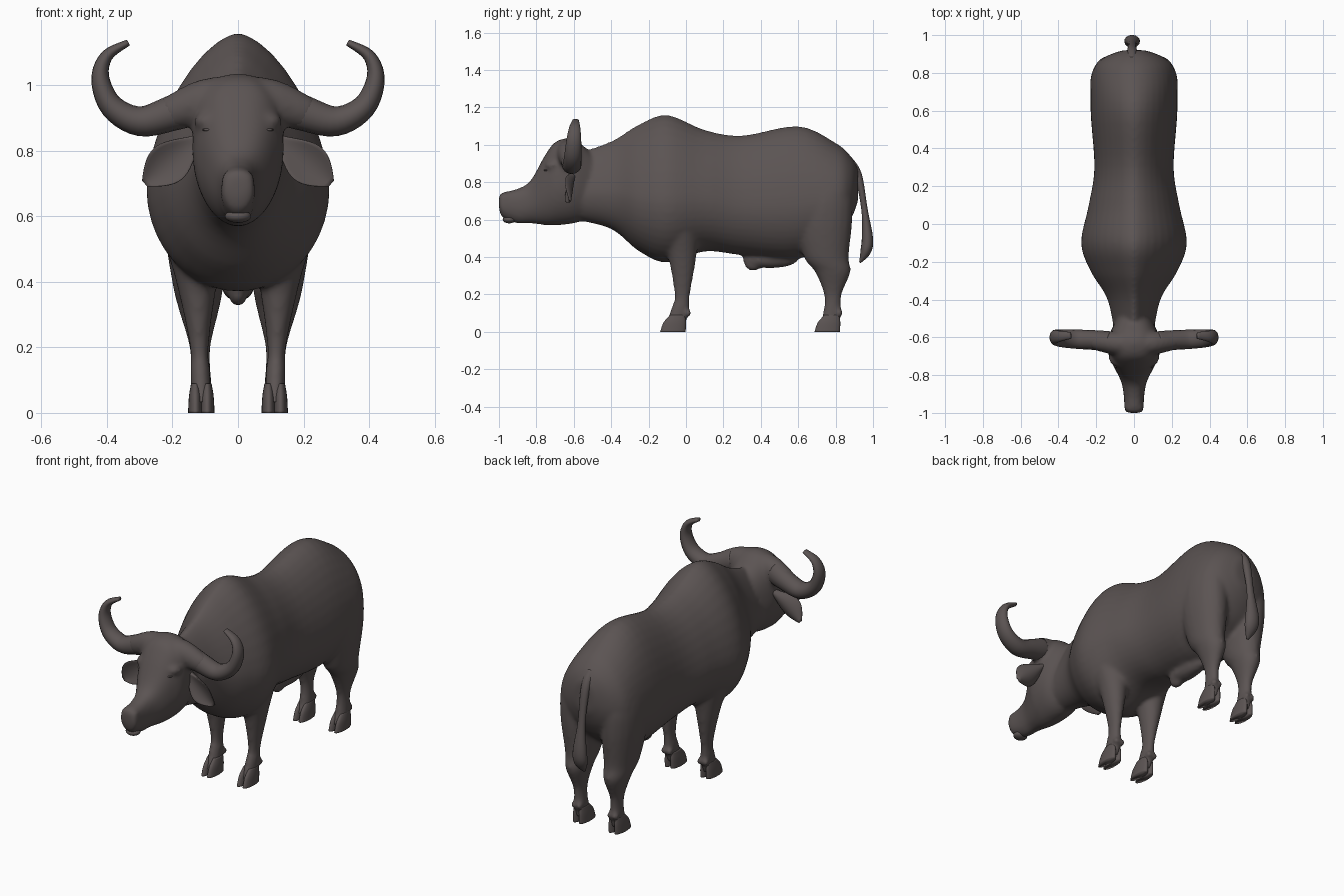
import bpy
import bmesh
from math import cos, sin, pi, tau, copysign
from mathutils import Matrix, Vector

default_cube = bpy.data.objects.get("Cube")
if default_cube:
    bpy.data.objects.remove(default_cube, do_unlink=True)

hide = bpy.data.materials.new("dark_grey_brown")
hide.use_nodes = True
hide.diffuse_color = (0.105, 0.088, 0.086, 1)
shader = hide.node_tree.nodes["Principled BSDF"]
shader.inputs["Base Color"].default_value = hide.diffuse_color


def spline(stations, steps=5):
    """Pass a smooth curve through stations of any dimension."""
    points = [Vector(station) for station in stations]
    padded = [points[0]] + points + [points[-1]]
    result = []
    for before, start, end, after in zip(padded, padded[1:], padded[2:], padded[3:]):
        leave, arrive = (end - before) / 2, (after - start) / 2
        for step in range(steps):
            t = step / steps
            ease = t * t * (3 - 2 * t)
            result.append(start.lerp(end, ease) + leave * t * (1 - t) ** 2
                          - arrive * t * t * (1 - t))
    return result + [points[-1]]


def circle(segments):
    """List the cosine and sine of evenly spaced angles."""
    return [(cos(tau * k / segments), sin(tau * k / segments)) for k in range(segments)]


def bulge(value, roundness):
    return copysign(abs(value) ** (2 / roundness), value)


def loft(bm, rings):
    """Skin a list of rings and cap both ends."""
    loops = [[bm.verts.new(point) for point in ring] for ring in rings]
    for near, far in zip(loops, loops[1:]):
        for i in range(len(near)):
            bm.faces.new((near[i - 1], near[i], far[i], far[i - 1]))
    bm.faces.new(loops[0])
    bm.faces.new(loops[-1])


def long_part(bm, stations, front_round, back_round, waist):
    """Each station gives y, top, bottom and half width."""
    rings = []
    sections = spline(stations)
    for i, (y, top, low, width) in enumerate(sections):
        middle = low + waist * (top - low)
        upper = front_round + (back_round - front_round) * i / len(sections)
        ring = []
        for c, s in circle(40):
            shape = upper if s > 0 else 2
            height = top - middle if s > 0 else middle - low
            ring.append((width * bulge(c, shape), y, middle + height * bulge(s, shape)))
        rings.append(ring)
    loft(bm, rings)


def upright_part(bm, stations, side, x, splay, ratio, flare=0):
    """Each station gives z, centre y and depth radius; width follows by ratio."""
    loft(bm, [[(side * (x + splay * z + (ratio + flare * z) * radius * c), y + radius * s, z)
               for c, s in circle(20)] for z, y, radius in spline(stations)])


def tube(bm, path, across, flat_start, flat_end):
    """Each path point gives x, y, z and radius."""
    points = spline(path)
    rings = []
    for i, point in enumerate(points):
        following = points[min(i + 1, len(points) - 1)]
        along = (following - points[max(i - 1, 0)]).to_3d().normalized()
        u = (across - along * across.dot(along)).normalized()
        v = along.cross(u)
        flat = flat_start + (flat_end - flat_start) * i / len(points)
        rings.append([point.to_3d() + (u * c * flat + v * s) * point.w for c, s in circle(16)])
    loft(bm, rings)


def ball(bm, centre, size):
    place = Matrix.LocRotScale(Vector(centre), None, Vector(size))
    bmesh.ops.create_uvsphere(bm, u_segments=16, v_segments=10, radius=1, matrix=place)


def finish(name, bm):
    """Turn the mesh data into a smooth object."""
    bmesh.ops.recalc_face_normals(bm, faces=bm.faces)
    mesh = bpy.data.meshes.new(name)
    bm.to_mesh(mesh)
    bm.free()
    mesh.materials.append(hide)
    mesh.shade_smooth()
    part = bpy.data.objects.new(name, mesh)
    bpy.context.collection.objects.link(part)
    return part


# Trunk and neck
body = bmesh.new()
long_part(body, [(-0.6, 0.95, 0.6, 0.1), (-0.4, 1.02, 0.55, 0.14), (-0.25, 1.11, 0.43, 0.23),
                 (-0.1, 1.16, 0.37, 0.28), (0.1, 1.08, 0.43, 0.24), (0.3, 1.05, 0.41, 0.21),
                 (0.6, 1.1, 0.39, 0.23), (0.8, 1.01, 0.5, 0.22), (0.88, 0.94, 0.6, 0.16),
                 (0.92, 0.87, 0.7, 0.06)], front_round=1.4, back_round=2, waist=0.4)
# Head from muzzle to nape
long_part(body, [(-1, 0.73, 0.66, 0.04), (-0.98, 0.745, 0.61, 0.05), (-0.9, 0.765, 0.58, 0.055),
                 (-0.83, 0.81, 0.58, 0.07), (-0.75, 0.95, 0.57, 0.11), (-0.69, 1.02, 0.57, 0.135),
                 (-0.6, 1.03, 0.58, 0.135), (-0.5, 0.95, 0.61, 0.09)],
          front_round=2.5, back_round=2.5, waist=0.5)

# Legs
foreleg = [(0.8, -0.05, 0.07), (0.6, -0.04, 0.11), (0.4, -0.02, 0.075), (0.2, -0.02, 0.042),
           (0.13, -0.03, 0.048), (0.03, -0.06, 0.055)]
hind_leg = [(0.9, 0.74, 0.06), (0.75, 0.74, 0.14), (0.6, 0.735, 0.155), (0.4, 0.75, 0.12),
            (0.32, 0.785, 0.095), (0.2, 0.785, 0.048), (0.1, 0.78, 0.048), (0.03, 0.76, 0.055)]
for side in (1, -1):
    upright_part(body, foreleg, side, x=0.11, splay=0.04, ratio=0.52, flare=0.8)
    upright_part(body, hind_leg, side, x=0.11, splay=0.03, ratio=0.66)
    # Forehead sweeping into the horn, brow ridge and nostril wing
    tube(body, [(0, -0.64, 0.955, 0.07), (side * 0.1, -0.63, 0.95, 0.07),
                (side * 0.22, -0.62, 0.91, 0.05)], Vector((0, 1, 0)), 0.9, 0.9)
    ball(body, (side * 0.09, -0.71, 0.89), (0.045, 0.045, 0.03))
    ball(body, (side * 0.03, -0.97, 0.715), (0.02, 0.025, 0.025))
    # Dewclaws
    for y in (0.01, 0.82):
        for x in (0.095, 0.13):
            ball(body, (side * x, y, 0.1), (0.018, 0.02, 0.02))
# Belly sheath
ball(body, (0, 0.45, 0.385), (0.05, 0.15, 0.045))
ball(body, (0, 0.36, 0.365), (0.03, 0.05, 0.04))

# Fuse the flesh into one skin
skin = finish("body", body)
fuse = skin.modifiers.new("fuse", "REMESH")
fuse.mode = "VOXEL"
fuse.voxel_size = 0.011
fuse.use_smooth_shade = True
soften = skin.modifiers.new("soften", "SMOOTH")
soften.iterations = 9

# Lower lip
lip = bmesh.new()
ball(lip, (0, -0.945, 0.6), (0.04, 0.035, 0.02))
finish("lower_lip", lip)

horn_path = [(0.12, 0.945), (0.2, 0.915), (0.3, 0.89), (0.385, 0.935), (0.42, 1.02),
             (0.4, 1.09), (0.335, 1.13)]
for side, word in ((1, "left"), (-1, "right")):
    # Sweeping horn, tapering evenly to its tip
    horn = bmesh.new()
    last = len(horn_path) - 1
    tube(horn, [(side * x, -0.62 + 0.03 * i / last, z, 0.063 - 0.053 * i / last)
                for i, (x, z) in enumerate(horn_path)], Vector((0, 1, 0)), 0.8, 1.8)
    finish(word + "_horn", horn)

    # Drooping cupped ear
    ear = bmesh.new()
    rings = []
    root, tip = Vector((0.12, -0.61, 0.84)), Vector((0.285, -0.62, 0.7))
    broad = Vector((0.66, 0, 0.75))
    for step in range(17):
        t = step / 16
        centre = root.lerp(tip, t)
        width = 0.012 + 0.052 * sin(pi * t ** 1.2)
        thick = 0.018 - 0.012 * t
        ring = [centre + broad * width * c + Vector((0, thick * s - width * c * c / 2, 0))
                for c, s in circle(20)]
        rings.append([(side * point.x, point.y, point.z) for point in ring])
    loft(ear, rings)
    finish(word + "_ear", ear)

    # Eye under its upper lid
    eye = bmesh.new()
    ball(eye, (side * 0.082, -0.748, 0.852), (0.018, 0.014, 0.01))
    ball(eye, (side * 0.085, -0.746, 0.864), (0.024, 0.016, 0.006))
    finish(word + "_eye", eye)

    # Cloven hooves, two toes each
    for place, y in (("front", -0.07), ("rear", 0.755)):
        hoof = bmesh.new()
        for toe in (0.094, 0.13):
            upright_part(hoof, [(0, y, 0.068), (0.05, y + 0.01, 0.06), (0.09, y + 0.025, 0.04)],
                         side, x=toe, splay=0, ratio=0.33)
        finish(word + "_" + place + "_hoof", hoof)

# Tail with a thick tuft
tail = bmesh.new()
tail_path = [(0.87, 0.92, 0.02), (0.92, 0.84, 0.02), (0.955, 0.65, 0.017), (0.97, 0.5, 0.03),
             (0.96, 0.43, 0.028), (0.93, 0.37, 0.005)]
tube(tail, [(-0.01, *point) for point in tail_path], Vector((1, 0, 0)), 1.2, 1.4)
finish("tail", tail)
